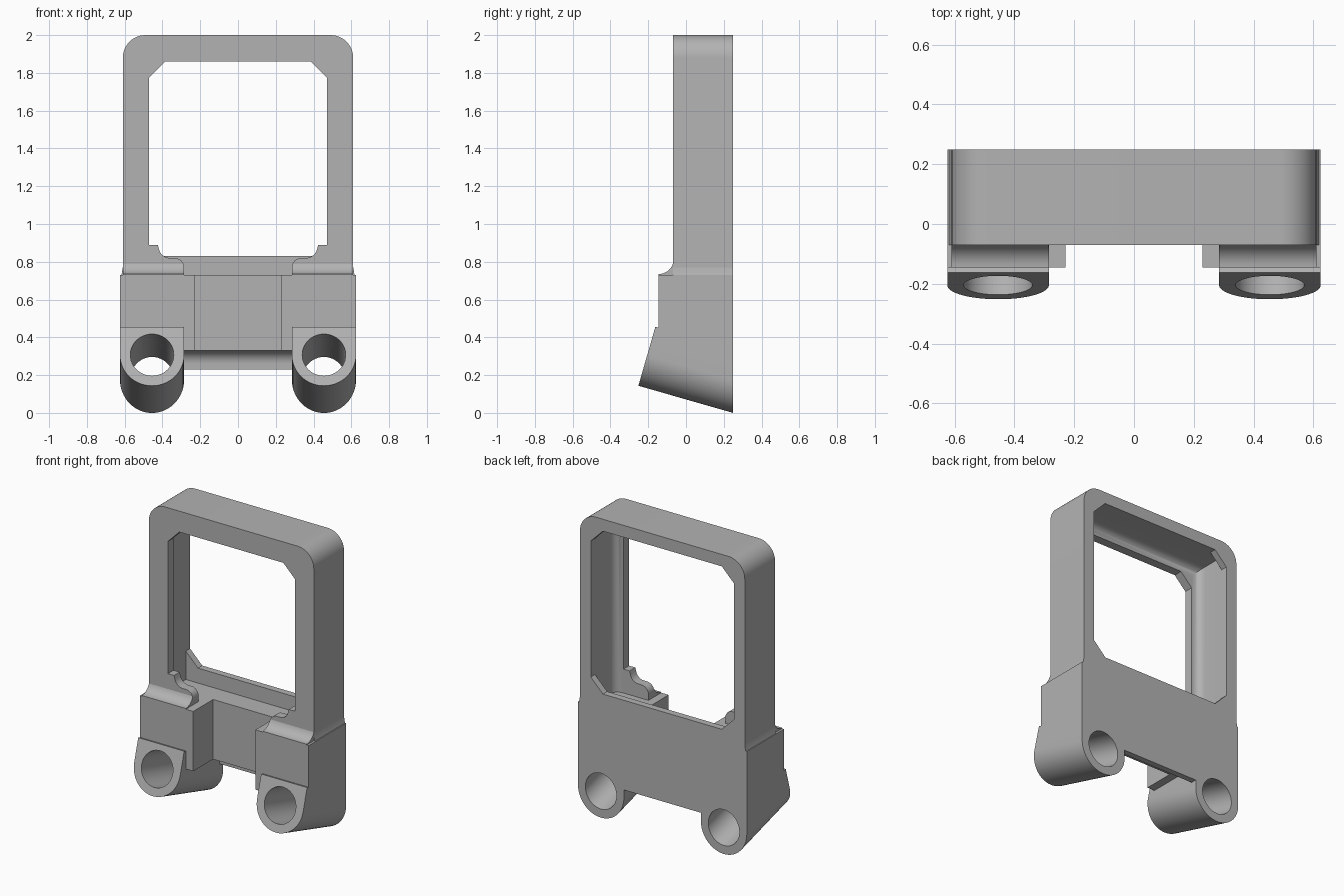
import bpy, bmesh
from math import sin, cos, pi, radians
from mathutils import Vector

old = bpy.data.objects.get("Cube")
if old:
    bpy.data.objects.remove(old)

grey = bpy.data.materials.new("plain_grey")
grey.use_nodes = True
grey.diffuse_color = (0.45, 0.45, 0.45, 1)
grey.node_tree.nodes["Principled BSDF"].inputs["Base Color"].default_value = grey.diffuse_color


def loft(name, ring_a, ring_b, bevel=0):
    """Solid between two matching rings; bevel rounds the edges of the first."""
    bm = bmesh.new()
    a = [bm.verts.new(p) for p in ring_a]
    b = [bm.verts.new(p) for p in ring_b]
    cap = bm.faces.new(a)
    bm.faces.new(b[::-1])
    n = len(a)
    for i in range(n):
        bm.faces.new((a[i], b[i], b[(i + 1) % n], a[(i + 1) % n]))
    bmesh.ops.recalc_face_normals(bm, faces=bm.faces)
    if bevel:
        bmesh.ops.bevel(bm, geom=list(cap.edges), offset=bevel, segments=8,
                        profile=0.5, affect='EDGES')
    mesh = bpy.data.meshes.new(name)
    bm.to_mesh(mesh)
    bm.free()
    mesh.materials.append(grey)
    ob = bpy.data.objects.new(name, mesh)
    bpy.context.collection.objects.link(ob)
    return ob


def prism_y(name, xz, y0, y1, bevel=0):
    return loft(name, [(x, y0, z) for x, z in xz], [(x, y1, z) for x, z in xz], bevel)


def prism_x(name, yz, x0, x1):
    return loft(name, [(x0, y, z) for y, z in yz], [(x1, y, z) for y, z in yz])


def arc(cx, cy, r, start, end, steps=12):
    angles = [radians(start + (end - start) * i / steps) for i in range(steps + 1)]
    return [(cx + r * cos(t), cy + r * sin(t)) for t in angles]


def symmetric(half):
    return half + [(-x, z) for x, z in reversed(half)]


def rect(a0, a1, b0, b1):
    return [(a0, b0), (a1, b0), (a1, b1), (a0, b1)]


def cut(ob, *cutters):
    for c in cutters:
        c.hide_render = True
        m = ob.modifiers.new("cut", 'BOOLEAN')
        m.operation, m.object, m.solver = 'DIFFERENCE', c, 'EXACT'
    bpy.context.view_layer.update()
    result = ob.evaluated_get(bpy.context.evaluated_depsgraph_get())
    mesh = bpy.data.meshes.new_from_object(result)
    ob.modifiers.clear()
    ob.data = mesh


parts, helpers = [], []

# Upright frame, with a front window, a rear pocket and a rear window
frame = prism_y("upright_frame", symmetric([(0.61, 0.72)] + arc(0.49, 1.88, 0.12, 0, 90)),
                -0.07, 0.25)
window = symmetric([(0.285, 0.6)] + arc(0.335, 0.77, 0.05, 180, 90, 6)
                   + arc(0.36, 0.88, 0.06, 270, 350, 6)
                   + [(0.425, 0.89), (0.47, 0.89), (0.47, 1.775), (0.385, 1.86)])
front_window = prism_y("front_window_cutter", window, -0.4, 0.1)
pocket = prism_y("pocket_cutter", rect(-0.53, 0.53, 0.6, 1.92), -0.01, 0.205, 0.055)
rear_window = prism_y("rear_window_cutter", symmetric(
    [(0.44, 0.83), (0.53, 0.92), (0.53, 1.83), (0.44, 1.92)]), 0.15, 0.4)
cut(frame, front_window, pocket, rear_window)
parts.append(frame)
helpers += [front_window, pocket, rear_window]

# Centre plate with a hollow under its front edge
plate = [(0.25, 0.23), (0.25, 0.73), (0.065, 0.73), (0.065, 0.33)]
plate += arc(0.14, 0.26, 0.07, 90, 0) + [(0.21, 0.23)]
parts.append(prism_x("centre_plate", plate, -0.3, 0.3))

TILT = radians(16)
AXIS = Vector((0, cos(TILT), -sin(TILT)))
UP = Vector((0, sin(TILT), cos(TILT)))


def tilted(name, profile, x, front, back):
    """Profile swept along the sloping axis and ended on a vertical plane."""
    origin = Vector((x, -0.205, 0.307)) + AXIS * front
    a = [origin + Vector((u, 0, 0)) + UP * w for u, w in profile]
    b = [p + AXIS * ((back - p.y) / AXIS.y) for p in a]
    return loft(name, a, b)


for side, s in (("left", 1), ("right", -1)):
    bore = tilted(side + "_bore_cutter", arc(0, 0, 0.115, 0, 352.5, 47), s * 0.455, -0.2, 0.5)
    helpers.append(bore)

    # Side block
    block = prism_x(side + "_block", rect(-0.145, 0.25, 0.33, 0.73), s * 0.23, s * 0.625)
    cut(block, bore)

    # Sloping lug with a bore
    lug = tilted(side + "_lug", arc(0, 0, 0.17, 180, 360, 32) + [(0.17, 0.155), (-0.17, 0.155)],
                 s * 0.455, 0, 0.25)
    cut(lug, bore)

    # Hollow fillet between block and frame
    sweep = arc(-0.145, 0.815, 0.08, 270, 360) + [(-0.05, 0.815), (-0.05, 0.725), (-0.145, 0.725)]
    fillet = prism_x(side + "_fillet", sweep, s * 0.25, s * 0.61)
    cut(fillet, front_window)

    # Narrow shoulder along the outside of the block
    shoulder = prism_y(side + "_shoulder", [(s * 0.6, 0.72), (s * 0.622, 0.72), (s * 0.615, 0.74),
                                            (s * 0.61, 0.77), (s * 0.6, 0.77)], -0.07, 0.25)
    parts += [block, lug, fillet, shoulder]

for h in helpers:
    bpy.data.objects.remove(h)

# Smooth the round surfaces and keep the edges sharp
bpy.ops.object.select_all(action='DESELECT')
for p in parts:
    p.select_set(True)
bpy.context.view_layer.objects.active = parts[0]
bpy.ops.object.shade_smooth_by_angle(angle=radians(30))
